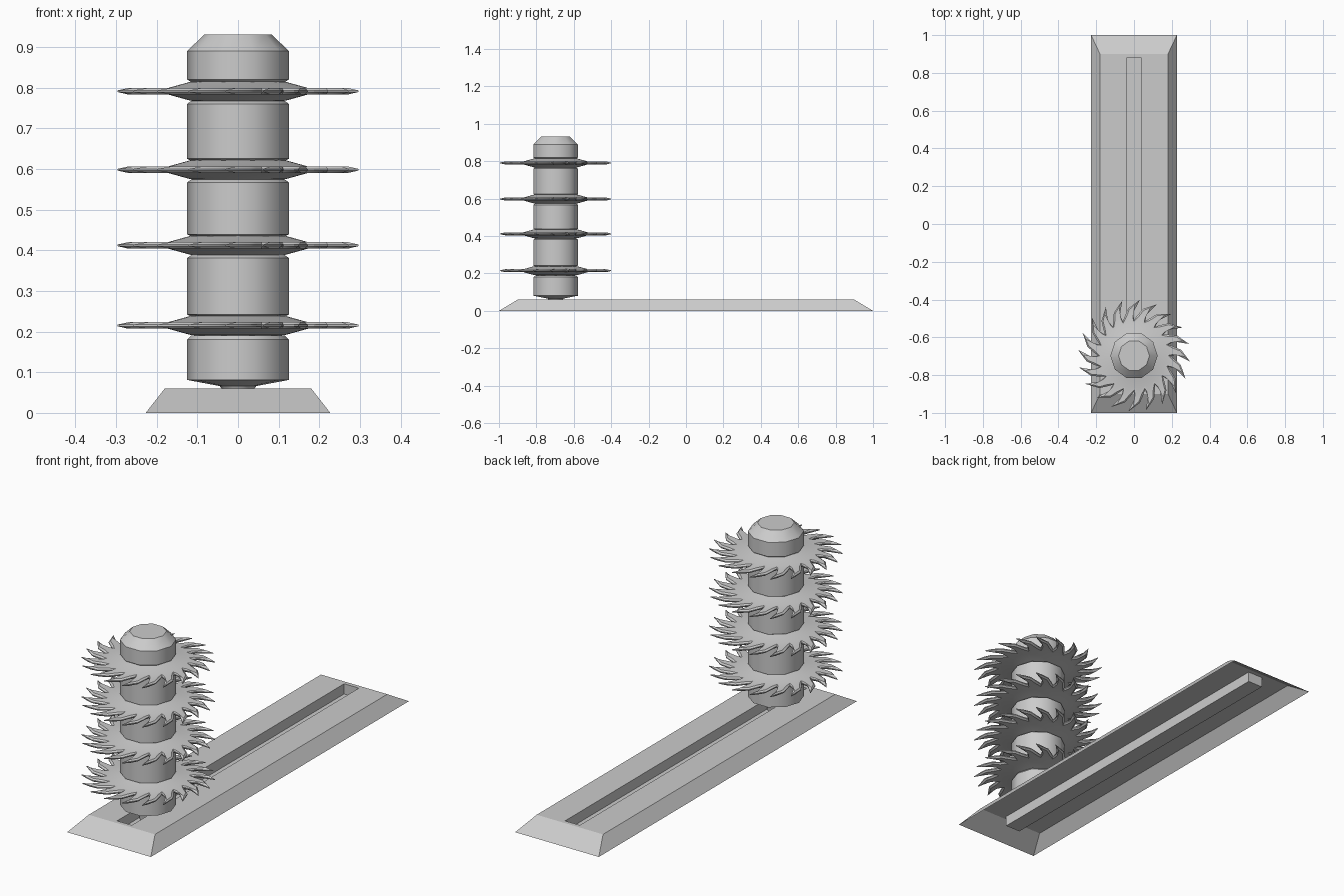
import bpy, bmesh
from math import sin, cos, radians, pi

if "Cube" in bpy.data.objects:
    bpy.data.objects.remove(bpy.data.objects["Cube"])

CY = -0.697          # spindle axis y
BLADES = (0.215, 0.412, 0.598, 0.791)


def finish(name, bm, loc=(0, 0, 0), smooth=None):
    bm.normal_update()
    me = bpy.data.meshes.new(name)
    bm.to_mesh(me)
    bm.free()
    ob = bpy.data.objects.new(name, me)
    ob.location = loc
    bpy.context.collection.objects.link(ob)
    if smooth:
        bpy.ops.object.select_all(action='DESELECT')
        ob.select_set(True)
        bpy.context.view_layer.objects.active = ob
        bpy.ops.object.shade_smooth_by_angle(angle=radians(smooth))
    return ob


def bridge(bm, rings, closed=False):
    """Quad strips between successive rings of equal vertex count."""
    vs = [[bm.verts.new(p) for p in r] for r in rings]
    n = len(vs[0])
    for k in range(len(vs) if closed else len(vs) - 1):
        a, b = vs[k], vs[(k + 1) % len(vs)]
        for i in range(n):
            j = (i + 1) % n
            bm.faces.new((a[i], a[j], b[j], b[i]))
    return vs


def rect(x, y, z):
    return [(-x, -y, z), (x, -y, z), (x, y, z), (-x, y, z)]


# Base plate: bevelled rail, open underneath, with a slot trough
bm = bmesh.new()
v = bridge(bm, [rect(0.227, 1, 0), rect(0.18, 0.9, 0.06),
                rect(0.04, 0.88, 0.06), rect(0.04, 0.88, 0.01)])
bm.faces.new(v[-1])
finish("base_rail", bm)


# Spindle: ten-sided turned sections
def turned(name, profile, sides=10):
    bm = bmesh.new()
    v = bridge(bm, [[(r * cos(2 * pi * i / sides), r * sin(2 * pi * i / sides), z)
                     for i in range(sides)] for r, z in profile])
    bm.faces.new(v[0][::-1])
    bm.faces.new(v[-1])
    finish(name, bm, (0, CY, 0), 40)


R = 0.125
turned("spindle_foot", [(0.039, 0.015), (0.039, 0.058), (0.045, 0.066), (R, 0.081),
                        (R, 0.18), (0.115, 0.19)])
for k in range(3):
    lo, hi = BLADES[k] + 0.022, BLADES[k + 1] - 0.024
    turned(f"spindle_section_{k + 1}", [(0.115, lo), (R, lo + 0.005), (R, hi - 0.007), (0.115, hi)])
turned("spindle_cap", [(0.115, 0.813), (R, 0.82), (R, 0.89), (0.082, 0.931)])

# Saw blades: hooked teeth on a tapered hub, thinned at the edge
TEETH = 20
OUTER = [(0, 0.190), (1, 0.228), (-6, 0.298), (7, 0.252), (13, 0.215)]
INNER = [(0.5, 0.182), (2.5, 0.225), (-1, 0.270), (6, 0.245), (11.5, 0.207)]


def tooth_ring(pts, z):
    out = []
    for i in range(TEETH):
        for a, r in pts:
            t = radians(a + i * 360 / TEETH)
            out.append((r * cos(t), r * sin(t), z))
    return out


def hub(r, z):
    return tooth_ring([(k * 3.6, r) for k in range(5)], z)


for k, z in enumerate(BLADES):
    bm = bmesh.new()
    half = [(0.1, 0.025), (0.118, 0.023), (0.172, 0.008)]
    rings = [hub(r, -h) for r, h in half]
    rings += [tooth_ring(INNER, -0.008), tooth_ring(OUTER, -0.002),
              tooth_ring(OUTER, 0.002), tooth_ring(INNER, 0.008)]
    rings += [hub(r, h) for r, h in reversed(half)]
    bridge(bm, rings, closed=True)
    bmesh.ops.recalc_face_normals(bm, faces=bm.faces[:])
    finish(f"saw_blade_{k + 1}", bm, (0, CY, z), 30)
